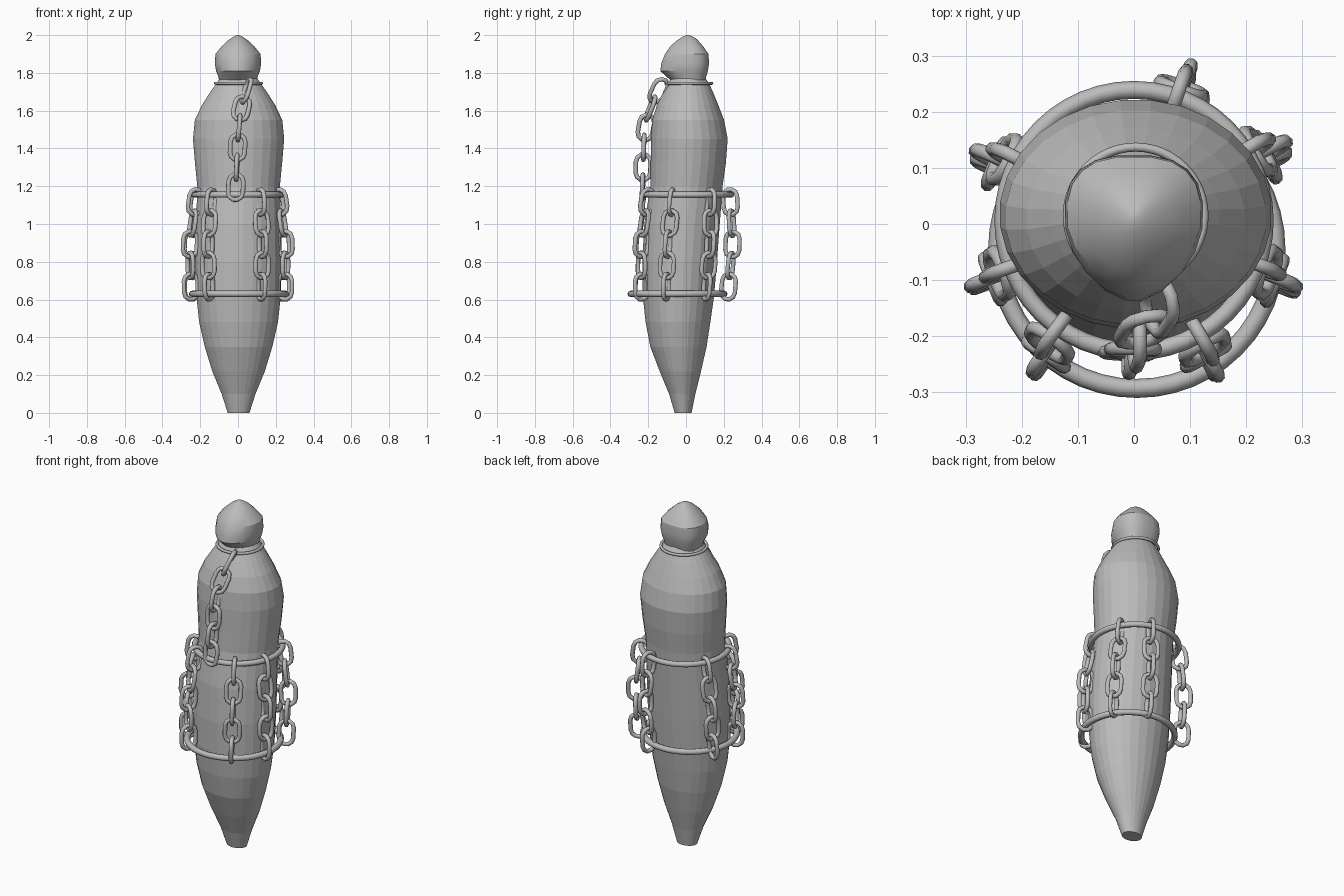
import bpy, bmesh
from math import sin, cos, pi
from mathutils import Vector, Matrix

if "Cube" in bpy.data.objects:
    bpy.data.objects.remove(bpy.data.objects["Cube"])

grey = bpy.data.materials.new("plain_grey")
grey.use_nodes = True
grey.diffuse_color = (0.5, 0.5, 0.5, 1)
grey.node_tree.nodes["Principled BSDF"].inputs["Base Color"].default_value = (0.5, 0.5, 0.5, 1)


def add_object(name, mesh, smooth=False):
    if not mesh.materials:
        mesh.materials.append(grey)
    for p in mesh.polygons:
        p.use_smooth = smooth
    obj = bpy.data.objects.new(name, mesh)
    bpy.context.collection.objects.link(obj)
    return obj


def power(v, e):
    return abs(v) ** e * (1 if v >= 0 else -1)


def loft(name, rows, sides, x0=0.0, split=None, back=1.0, front=1.0):
    """Stack cross-sections given as (z, half width, front y, back y)."""
    bm = bmesh.new()
    rings = []
    for z, w, y0, y1 in rows:
        yc = (y0 + y1) / 2 if split is None else split
        ring = []
        for i in range(sides):
            a = 2 * pi * (i + 0.5) / sides
            s, c = sin(a), cos(a)
            e = back if s > 0 else front
            depth = y1 - yc if s > 0 else yc - y0
            ring.append(bm.verts.new((x0 + w * power(c, e), yc + depth * power(s, e), z)))
        rings.append(ring)
    for lo, hi in zip(rings, rings[1:]):
        for i in range(sides):
            j = (i + 1) % sides
            bm.faces.new((lo[i], lo[j], hi[j], hi[i]))
    bm.faces.new(rings[0][::-1])
    bm.faces.new(rings[-1])
    mesh = bpy.data.meshes.new(name)
    bm.to_mesh(mesh)
    bm.free()
    return add_object(name, mesh)


# Tapered, slightly leaning body
loft("body", [
    (0.0, 0.058, -0.06, 0.03), (0.1, 0.09, -0.09, 0.05),
    (0.22, 0.14, -0.14, 0.08), (0.35, 0.18, -0.19, 0.11),
    (0.48, 0.21, -0.215, 0.13), (0.62, 0.225, -0.23, 0.15),
    (0.8, 0.23, -0.233, 0.165), (1.0, 0.226, -0.222, 0.18),
    (1.2, 0.22, -0.19, 0.195), (1.32, 0.232, -0.188, 0.212),
    (1.45, 0.243, -0.187, 0.222), (1.55, 0.233, -0.18, 0.203),
    (1.63, 0.195, -0.155, 0.172), (1.7, 0.15, -0.12, 0.143),
    (1.745, 0.118, -0.095, 0.122), (1.77, 0.1, -0.08, 0.105)], 28, x0=0.003)

# Head: rounded box at the back, pointed muzzle at the front
head = loft("head", [
    (1.75, 0.1, -0.07, 0.1), (1.78, 0.105, -0.105, 0.108),
    (1.81, 0.117, -0.138, 0.117), (1.85, 0.124, -0.133, 0.123),
    (1.9, 0.12, -0.113, 0.12), (1.94, 0.088, -0.085, 0.092),
    (1.975, 0.05, -0.045, 0.062), (1.993, 0.022, -0.015, 0.035),
    (2.0, 0.006, 0.005, 0.017)], 20, split=0.011, back=0.75, front=1.1)
bpy.context.view_layer.objects.active = head
head.select_set(True)
bpy.ops.object.shade_smooth_by_angle(angle=0.45)
head.select_set(False)


def tube(name, points, radius):
    """Round closed wire through the points, as a mesh."""
    curve = bpy.data.curves.new(name, "CURVE")
    curve.dimensions = "3D"
    curve.bevel_depth = radius
    curve.bevel_resolution = 2
    spline = curve.splines.new("POLY")
    spline.points.add(len(points) - 1)
    for p, co in zip(spline.points, points):
        p.co = (*co, 1)
    spline.use_cyclic_u = True
    temp = bpy.data.objects.new(name, curve)
    mesh = bpy.data.meshes.new_from_object(temp)
    bpy.data.objects.remove(temp)
    bpy.data.curves.remove(curve)
    mesh.name = name
    return mesh


# Rings round the neck, waist and hips
for name, x, y, z, major, minor in [
        ("neck_ring", 0.003, 0.015, 1.745, 0.122, 0.008),
        ("upper_ring", 0.0, 0.006, 1.155, 0.233, 0.016),
        ("lower_ring", 0.005, -0.045, 0.63, 0.248, 0.017)]:
    circle = [(major * cos(i * pi / 24), major * sin(i * pi / 24), 0) for i in range(48)]
    ring = add_object(name, tube(name, circle, minor), True)
    ring.location = (x, y, z)

# One shared chain link: a stadium-shaped wire
END, WIDE = 0.029, 0.039
outline = []
for turn, shift in ((0, END), (pi, -END)):
    for k in range(6):
        a = turn + pi * k / 5
        outline.append((WIDE * cos(a), shift + WIDE * sin(a), 0))
link_mesh = tube("chain_link", outline, 0.0122)


def path_point(path, t):
    """Point at fraction t of the length of a polyline."""
    lengths = [(b - a).length for a, b in zip(path, path[1:])]
    d = t * sum(lengths)
    for a, b, n in zip(path, path[1:], lengths):
        if d <= n + 1e-6:
            return a.lerp(b, d / n)
        d -= n
    return path[-1]


def chain(name, path, count):
    """Links along the path, turned a quarter each time."""
    path = [Vector(p) for p in path]
    for i in range(count):
        t = i / (count - 1)
        pos = path_point(path, t)
        along = (path_point(path, max(0, t - 0.08)) - path_point(path, min(1, t + 0.08))).normalized()
        out = Vector((pos.x, pos.y, 0))
        out = (out - along * out.dot(along)).normalized()
        side = along.cross(out)
        x, z = (out, side) if i % 2 == 0 else (side, -out)
        link = add_object(f"{name}_link_{i + 1}", link_mesh, True)
        link.matrix_world = Matrix.Translation(pos) @ Matrix((x, along, z)).transposed().to_4x4()


# Chains hanging between the upper and lower rings
for name, x0, y0, x1, y1 in [
        ("back_chain", 0.08, 0.235, 0.085, 0.225),
        ("back_left_chain", 0.205, 0.13, 0.235, 0.11),
        ("back_right_chain", -0.215, 0.115, -0.245, 0.1),
        ("right_chain", -0.225, -0.08, -0.25, -0.1),
        ("front_right_chain", -0.142, -0.195, -0.155, -0.235),
        ("front_left_chain", 0.12, -0.205, 0.125, -0.235),
        ("left_chain", 0.22, -0.075, 0.25, -0.105)]:
    mid = Vector(((x0 + x1) / 2, (y0 + y1) / 2, 0))
    mid += mid.normalized() * 0.018
    chain(name, [(x0, y0, 1.116), (mid.x, mid.y, 0.9), (x1, y1, 0.668)], 5)

# Chain from the neck down to the upper ring
chain("neck_chain", [(0.045, -0.145, 1.705), (0.012, -0.198, 1.59),
                     (0.0, -0.222, 1.45), (-0.012, -0.23, 1.195)], 6)
